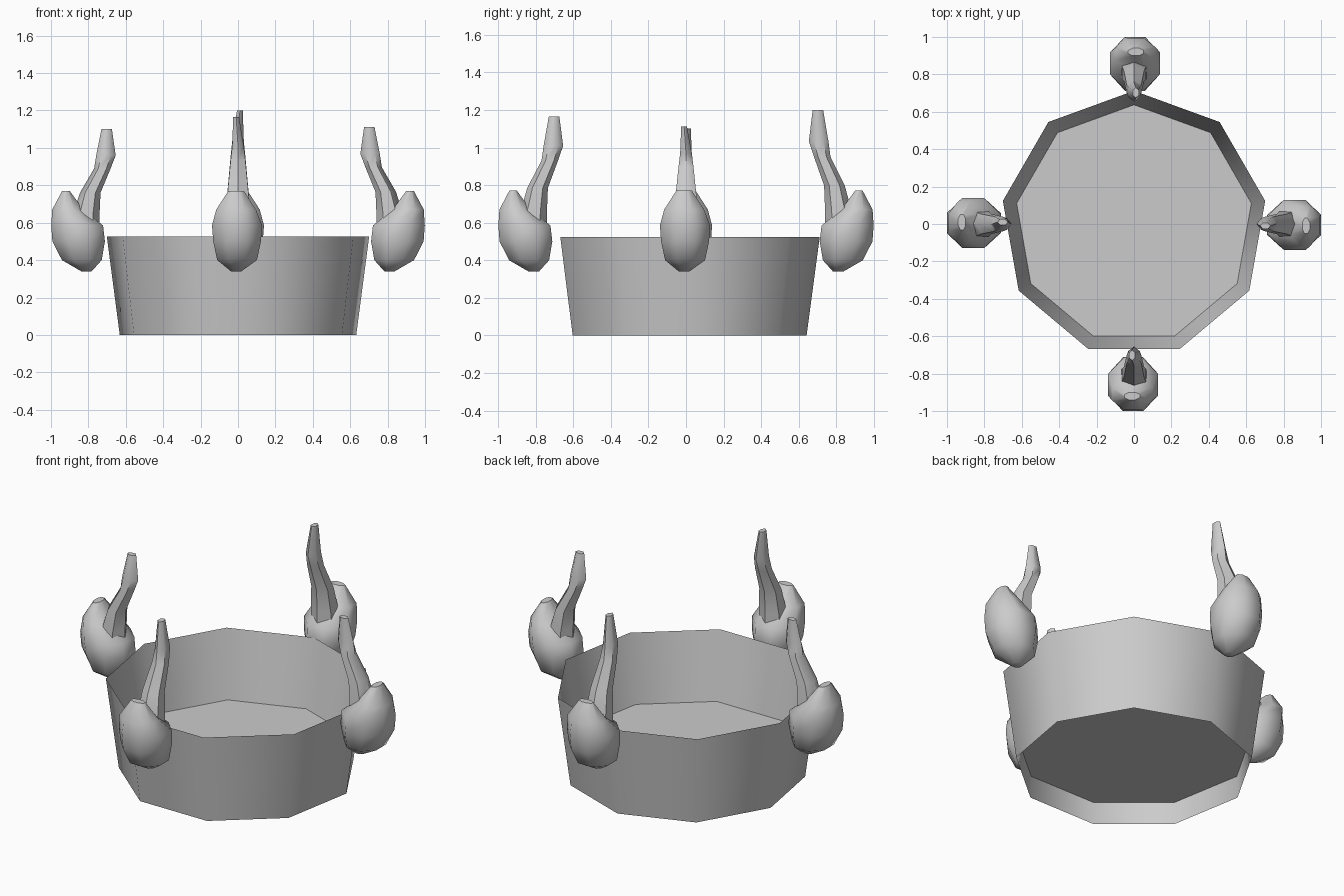
import bpy, bmesh, math
from mathutils import Matrix, Vector

if "Cube" in bpy.data.objects:
    bpy.data.objects.remove(bpy.data.objects["Cube"], do_unlink=True)

grey = bpy.data.materials.new("plain_grey")
grey.use_nodes = True
grey.diffuse_color = (0.6, 0.6, 0.6, 1)
grey.node_tree.nodes["Principled BSDF"].inputs["Base Color"].default_value = (0.6, 0.6, 0.6, 1)


def finish(bm, name, angle):
    bmesh.ops.recalc_face_normals(bm, faces=bm.faces)
    mesh = bpy.data.meshes.new(name)
    bm.to_mesh(mesh)
    bm.free()
    mesh.materials.append(grey)
    obj = bpy.data.objects.new(name, mesh)
    bpy.context.collection.objects.link(obj)
    bpy.ops.object.select_all(action='DESELECT')
    obj.select_set(True)
    bpy.context.view_layer.objects.active = obj
    bpy.ops.object.shade_smooth_by_angle(angle=math.radians(angle))
    return obj


def loft(name, rings, sides, matrix=Matrix(), start=0.0, angle=50):
    """Skin through ellipses (centre x, centre y, z, half x, half y), capped at both ends."""
    bm = bmesh.new()
    loops = []
    for cx, cy, z, hx, hy in rings:
        turns = [start + math.tau * i / sides for i in range(sides)]
        loops.append([bm.verts.new(matrix @ Vector((cx + hx * math.cos(a), cy + hy * math.sin(a), z)))
                      for a in turns])
    for low, high in zip(loops, loops[1:]):
        for i in range(sides):
            j = (i + 1) % sides
            bm.faces.new((low[i], low[j], high[j], high[i]))
    bm.faces.new(loops[0])
    bm.faces.new(loops[-1])
    return finish(bm, name, angle)


# Nine-sided tub: recessed underside, outer wall, inner wall, raised floor
tub_profile = [(0.637, 0.13), (0.642, 0), (0.712, 0.525), (0.637, 0.132)]
loft("tub", [(0, 0, z, r, r) for r, z in tub_profile], 9, start=math.pi / 2, angle=45)

# Bulb and horn, drawn pointing out along +x: (out, sideways, z, half out, half sideways)
bulb = [(0.81, -0.01, 0.34, 0.03, 0.03), (0.835, -0.005, 0.40, 0.115, 0.115),
        (0.852, -0.005, 0.50, 0.152, 0.138), (0.86, -0.005, 0.585, 0.15, 0.145),
        (0.91, -0.01, 0.67, 0.09, 0.115), (0.92, -0.01, 0.77, 0.022, 0.045)]
horn = [(0.82, 0, 0.55, 0.08, 0.08), (0.81, 0, 0.65, 0.07, 0.075),
        (0.79, 0, 0.76, 0.055, 0.062), (0.725, 0, 0.89, 0.044, 0.046),
        (0.706, 0, 0.96, 0.052, 0.036), (0.702, -0.01, 1.10, 0.028, 0.018)]

# Four claws around the rim; each horn has its own height
claws = [("left", 0, 1.02), ("back", 90, 1.18), ("right", 180, 1.0), ("front", 270, 1.12)]
for side, turn, stretch in claws:
    spin = Matrix.Rotation(math.radians(turn), 4, 'Z')
    loft(side + "_bulb", bulb, 8, spin, start=math.pi / 8)
    base = horn[0][2]
    tall = [(x, y, base + (z - base) * stretch, hx, hy) for x, y, z, hx, hy in horn]
    loft(side + "_horn", tall, 6, spin)
